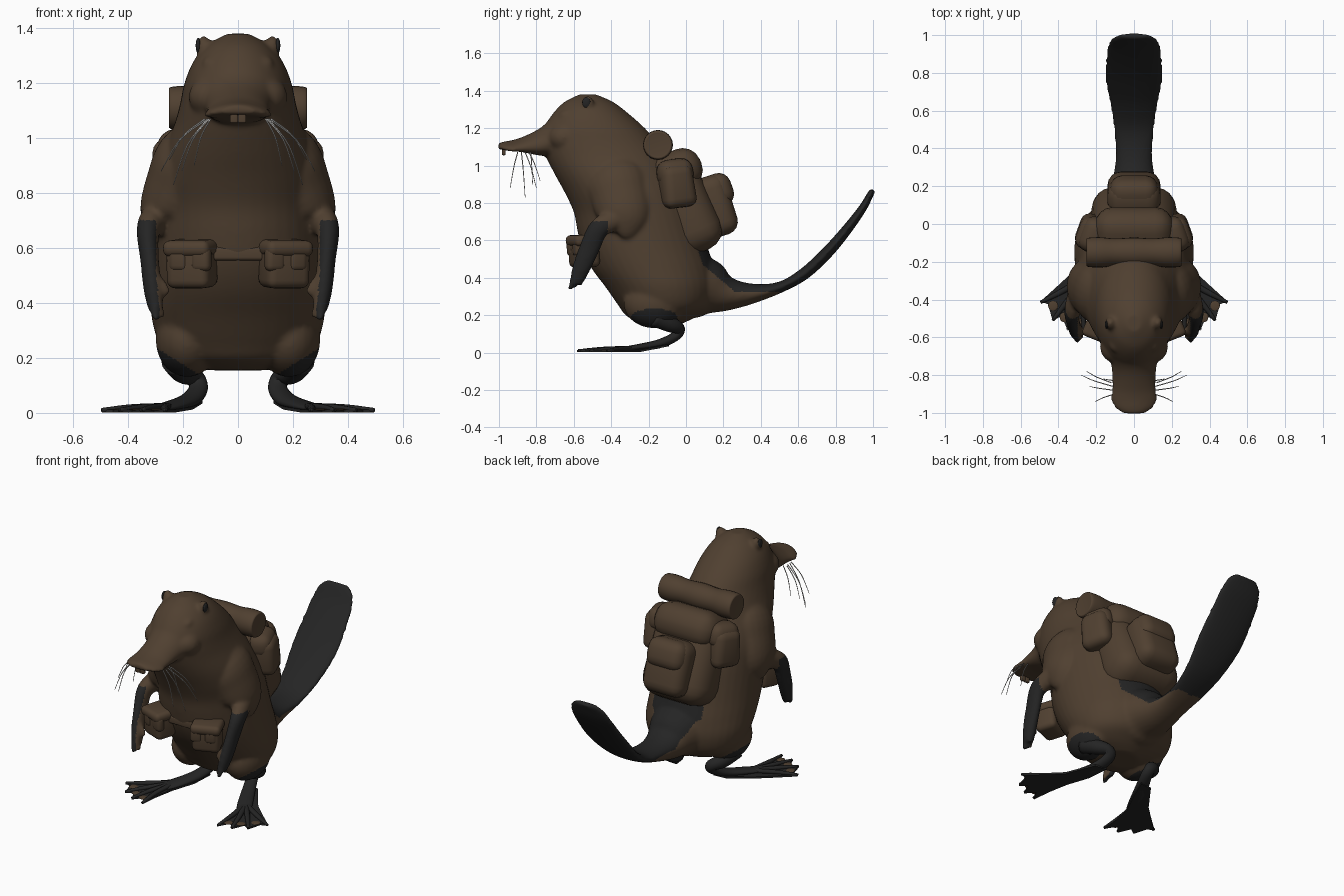
import bpy, bmesh, math
from mathutils import Vector, Matrix

if "Cube" in bpy.data.objects:
    bpy.data.objects.remove(bpy.data.objects["Cube"])

X = Vector((1, 0, 0))

def material(name, col):
    m = bpy.data.materials.new(name)
    m.diffuse_color = (*col, 1)
    m.use_nodes = True
    m.node_tree.nodes["Principled BSDF"].inputs["Base Color"].default_value = m.diffuse_color
    return m

BROWN = material("brown fur", (0.080, 0.051, 0.030))
DARK = material("dark skin", (0.018, 0.018, 0.018))
GREY = material("whisker grey", (0.6, 0.59, 0.57))

def spline(rows, n):
    """Catmull-Rom through rows of numbers."""
    out = []
    for i in range(len(rows) - 1):
        a, b, c, d = [rows[min(max(i + k, 0), len(rows) - 1)] for k in (-1, 0, 1, 2)]
        for s in range(n):
            t = s / n
            out.append([0.5 * (2*q + (r-p)*t + (2*p-5*q+4*r-w)*t*t + (3*q-p-3*r+w)*t**3)
                        for p, q, r, w in zip(a, b, c, d)])
    return out + [list(rows[-1])]

def loft(bm, rows, axis=None, n=4, seg=24, droop=0):
    """Elliptic rings: rows are x, y, z, half width, half thickness."""
    rows = spline(rows, n)
    pts = [Vector(r[:3]) for r in rows]
    rings = []
    for i, r in enumerate(rows):
        t = axis or (pts[min(i + 1, len(pts) - 1)] - pts[max(i - 1, 0)]).normalized()
        u = (X - t * X.dot(t)).normalized()
        v = t.cross(u)
        ring = []
        for k in range(seg):
            a = 2 * math.pi * k / seg
            p = pts[i] + u * max(r[3], .0015) * math.cos(a) + v * max(r[4], .0015) * math.sin(a)
            p.z -= droop * p.x ** 2
            ring.append(bm.verts.new(p))
        rings.append(ring)
    for a, b in zip(rings, rings[1:]):
        for k in range(seg):
            j = (k + 1) % seg
            bm.faces.new((a[k], a[j], b[j], b[k]))
    bm.faces.new(rings[0][::-1])
    bm.faces.new(rings[-1])

def ball(bm, c, r, rot=0):
    bmesh.ops.create_uvsphere(bm, u_segments=24, v_segments=14, radius=1,
        matrix=Matrix.Translation(c) @ Matrix.Rotation(rot, 4, 'X') @ Matrix.Diagonal((*r, 1)))

def finish(bm, name, mat):
    bmesh.ops.recalc_face_normals(bm, faces=bm.faces[:])
    me = bpy.data.meshes.new(name)
    bm.to_mesh(me)
    bm.free()
    ob = bpy.data.objects.new(name, me)
    bpy.context.collection.objects.link(ob)
    me.materials.append(mat)
    for p in me.polygons:
        p.use_smooth = True
    return ob

def box(name, c, size, tilt=0, turn=0, bevel=0.04, mat=BROWN, taper=1.0):
    """Soft rounded box, taper scales the top."""
    bm = bmesh.new()
    bmesh.ops.create_cube(bm, size=1)
    for v in bm.verts:
        k = taper if v.co.z > 0 else 1
        v.co = Vector((v.co.x * size[0] * k, v.co.y * size[1] * k, v.co.z * size[2]))
    bmesh.ops.bevel(bm, geom=bm.edges[:], offset=bevel, segments=4, profile=0.5, affect='EDGES')
    bm.transform(Matrix.Translation(c) @ Matrix.Rotation(turn, 4, 'Z') @ Matrix.Rotation(tilt, 4, 'X'))
    return finish(bm, name, mat)

# Body, head, tail and arms, fused into one skin
bm = bmesh.new()
slices = [(.155, -.2, -.02, .10), (.19, -.31, .05, .22), (.25, -.36, .13, .285), (.35, -.43, .16, .315),
          (.45, -.505, .15, .315), (.55, -.555, .12, .31), (.65, -.58, .09, .305), (.75, -.60, .06, .30),
          (.85, -.645, .02, .295), (.95, -.70, -.03, .27), (1.05, -.75, -.09, .232), (1.12, -.77, -.15, .212),
          (1.2, -.76, -.22, .195), (1.28, -.71, -.31, .162), (1.34, -.65, -.39, .11), (1.38, -.57, -.48, .04)]
loft(bm, [(0, (f + b) / 2, z, w, (b - f) / 2) for z, f, b, w in slices], axis=Vector((0, 0, 1)), seg=40)
# bill
loft(bm, [(0, -.55, 1.2, .16, .15), (0, -.68, 1.175, .135, .12), (0, -.77, 1.13, .118, .078),
          (0, -.87, 1.113, .116, .042), (0, -.93, 1.108, .124, .028), (0, -.975, 1.106, .10, .022),
          (0, -1.004, 1.103, .055, .016)], axis=Vector((0, -1, 0)), droop=1.6)
# tail
loft(bm, [(0, 0, .36, .24, .18), (0, .12, .345, .165, .155), (0, .22, .315, .12, .095),
          (0, .35, .315, .097, .055), (0, .5, .348, .107, .03), (0, .63, .42, .127, .032),
          (0, .75, .53, .15, .032), (0, .85, .645, .152, .028), (0, .94, .765, .143, .022),
          (0, .98, .835, .12, .018), (0, 1.0, .872, .075, .015)])
for s in (-1, 1):
    # upper arm, forearm, fingers, thigh, ear, cheek and brow
    loft(bm, [(s*.10, -.42, 1.07, .05, .06), (s*.17, -.38, .94, .12, .16), (s*.215, -.35, .83, .122, .16),
              (s*.262, -.33, .73, .10, .14), (s*.285, -.34, .66, .06, .09), (s*.29, -.36, .63, .025, .04)])
    loft(bm, [(s*.295, -.38, .71, .06, .06), (s*.327, -.465, .665, .043, .055), (s*.322, -.515, .56, .034, .055),
              (s*.31, -.56, .45, .034, .048), (s*.298, -.59, .37, .026, .035)])
    for dx, dy, dz in ((.295, -.61, .335), (.275, -.59, .345), (.258, -.57, .43)):
        loft(bm, [(s*.305, -.56, dz + .07, .018, .018), (s*(dx + .01), dy, dz + .03, .016, .016),
                  (s*dx, dy - .01, dz, .011, .011)], seg=10)
    ball(bm, (s*.185, -.17, .265), (.115, .165, .135))
    ball(bm, (s*.125, -.525, 1.33), (.028, .034, .043))
    ball(bm, (s*.10, -.65, 1.15), (.08, .085, .075))
    ball(bm, (s*.08, -.645, 1.275), (.05, .045, .025), .5)
body = finish(bm, "body", BROWN)
rm = body.modifiers.new("fuse", 'REMESH')
rm.mode = 'VOXEL'
rm.voxel_size = 0.010
sm = body.modifiers.new("soften", 'SMOOTH')
sm.factor = 0.5
sm.iterations = 9
dg = bpy.context.evaluated_depsgraph_get()
skin = bpy.data.meshes.new_from_object(body.evaluated_get(dg))
body.modifiers.clear()
body.data = skin
skin.materials.clear()
skin.materials.append(BROWN)
skin.materials.append(DARK)
for p in skin.polygons:
    x, y, z = abs(p.center.x), p.center.y, p.center.z
    tail = y > .5 or (y > .03 and z > max(.325, .53 - .85 * (y - .02)) and z < .65 and x < .17)
    arm = x > .298 - .1 * max(0, .5 - z) and .3 < z < .70 and y < -.42
    thigh = z < .05 + .63 * x and x > .13 and -.33 < y < -.03
    p.material_index = 1 if tail or arm or thigh else 0
    p.use_smooth = True

# Legs and webbed feet
toes = [(.495, -.415), (.43, -.51), (.35, -.56), (.265, -.578)]
web = [(.13, -.09), (.21, -.1), (.31, -.24), (.385, -.31), (.495, -.41), (.455, -.425), (.43, -.515),
       (.385, -.485), (.35, -.565), (.305, -.51), (.262, -.582), (.25, -.46), (.225, -.33), (.165, -.2)]
for s, side in ((-1, "left"), (1, "right")):
    bm = bmesh.new()
    loft(bm, [(s*.23, -.17, .19, .05, .05), (s*.2, -.08, .15, .043, .043), (s*.155, -.035, .125, .035, .03),
              (s*.145, -.06, .085, .035, .026), (s*.18, -.15, .045, .04, .024), (s*.245, -.28, .025, .045, .016),
              (s*.29, -.36, .016, .04, .01)], seg=16)
    for tx, ty in toes:
        loft(bm, [(s*.25, -.28, .024, .016, .013), (s*(.27 + tx)/2, (-.3 + ty)/2, .02, .015, .012),
                  (s*tx, ty, .01, .009, .008)], seg=10)
    finish(bm, side + "_leg", DARK)
    bm = bmesh.new()
    low = [bm.verts.new((s*a, b, .002 + max(0, b + .25) * .2)) for a, b in web]
    f = bm.faces.new(low)
    up = bmesh.ops.extrude_face_region(bm, geom=[f])
    bmesh.ops.translate(bm, verts=[v for v in up["geom"] if isinstance(v, bmesh.types.BMVert)], vec=(0, 0, .011))
    foot = finish(bm, side + "_foot_web", DARK)
    for p in foot.data.polygons:
        p.use_smooth = False

    # Brown patches on the webs between the toes
    bm = bmesh.new()
    for (ax, ay), (cx, cy) in zip(toes, toes[1:]):
        mx, my = (ax + cx) / 2 * .84 + .25 * .16, (ay + cy) / 2 * .84 - .28 * .16
        ball(bm, (s*mx, my, .0125), (.026, .026, .004))
    finish(bm, side + "_web_patches", BROWN)

    # Inner ear
    bm = bmesh.new()
    ball(bm, (s*.145, -.533, 1.337), (.009, .022, .028))
    finish(bm, side + "_inner_ear", DARK)

    # Whiskers
    bm = bmesh.new()
    for x0, y0, x1, y1, z1 in ((.11, -.86, .28, -.80, .88), (.12, -.84, .25, -.78, .92), (.11, -.88, .235, -.86, .83),
                               (.105, -.90, .205, -.94, .88), (.1, -.83, .16, -.82, .90)):
        loft(bm, [(s*x0, y0, 1.07, .003, .003), (s*(x0 + (x1 - x0)*.6), (y0 + y1)/2, 1.07 - (1.07 - z1)*.4, .0025, .0025),
                  (s*x1, y1, z1, .0015, .0015)], seg=5)
    finish(bm, side + "_whiskers", GREY)

    # Belt pouch with flap tongues
    turn = s * .38
    box(side + "_belt_pouch", (s*.168, -.545, .54), (.165, .13, .17), .05, turn, .03)
    box(side + "_pouch_flap", (s*.17, -.55, .60), (.18, .145, .06), .05, turn, .026)
    for d in (-.04, .04):
        box(side + "_pouch_tongue", (s*.174 + d, -.592 + d * turn, .56), (.075, .05, .09), .05, turn, .022)

    # Backpack side pocket and its flap
    box(side + "_pack_side_pocket", (s*.225, -.05, .89), (.16, .19, .23), .12, s * .35, .05, taper=.88)
    box(side + "_pack_side_flap", (s*.21, -.06, .965), (.15, .2, .14), .12, s * .35, .055, taper=.9)

# Belt front and teeth
box("belt_front", (0, -.54, .58), (.2, .05, .05), 0, 0, .012)
for s in (-1, 1):
    box("front_tooth", (s*.015, -.975, 1.08), (.03, .02, .05), 0, 0, .006)

# Backpack
T = math.radians(23)
box("pack_main", (0, -.01, .79), (.46, .30, .54), T, 0, .12, taper=.92)
box("pack_top_flap", (0, -.06, .965), (.42, .30, .22), T, 0, .1)
box("pack_rear_pocket", (0, .16, .785), (.28, .18, .33), T - .1, 0, .07)
box("pack_rear_flap", (0, .165, .865), (.255, .17, .18), T - .05, 0, .065)

# Bedroll
bm = bmesh.new()
loft(bm, [(0, 0, -.25, .06, .06), (0, 0, -.245, .076, .076), (0, 0, -.18, .08, .08), (0, 0, -.1, .073, .073),
          (0, 0, 0, .078, .078), (0, 0, .1, .073, .073), (0, 0, .18, .08, .08), (0, 0, .245, .076, .076),
          (0, 0, .25, .06, .06)], axis=Vector((0, 0, 1)))
bm.transform(Matrix.Translation((0, -.15, 1.11)) @ Matrix.Rotation(math.pi / 2, 4, 'Y'))
finish(bm, "bedroll", BROWN)
